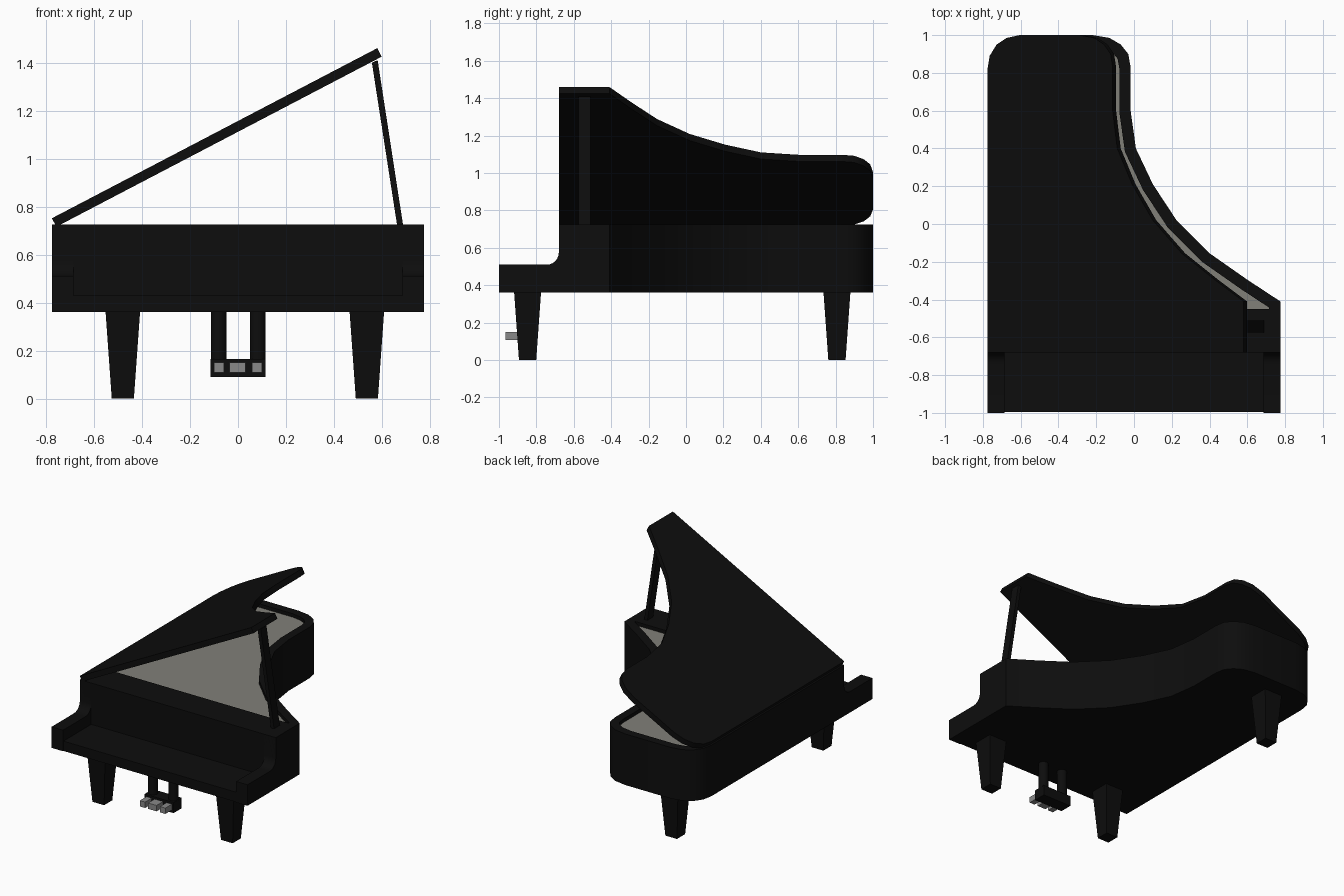
import bpy, bmesh, math
from mathutils import Vector, Matrix

if "Cube" in bpy.data.objects:
    bpy.data.objects.remove(bpy.data.objects["Cube"])


def material(name, colour):
    m = bpy.data.materials.new(name)
    m.diffuse_color = (*colour, 1)
    m.use_nodes = True
    m.node_tree.nodes["Principled BSDF"].inputs["Base Color"].default_value = m.diffuse_color
    return m


BLACK = material("black_lacquer", (0.004, 0.004, 0.004))
GREY = material("warm_grey", (0.22, 0.215, 0.19))
METAL = material("pedal_metal", (0.25, 0.25, 0.25))


def finish(name, bm, mat, smooth=False):
    bmesh.ops.recalc_face_normals(bm, faces=bm.faces)
    me = bpy.data.meshes.new(name)
    bm.to_mesh(me)
    bm.free()
    ob = bpy.data.objects.new(name, me)
    bpy.context.collection.objects.link(ob)
    me.materials.append(mat)
    if smooth:
        bpy.ops.object.select_all(action='DESELECT')
        ob.select_set(True)
        bpy.context.view_layer.objects.active = ob
        bpy.ops.object.shade_smooth_by_angle(angle=math.radians(35))
    return ob


def prism(name, points, vec, mat, smooth=False):
    """Extrude a closed polygon of 3D points along vec."""
    bm = bmesh.new()
    face = bm.faces.new([bm.verts.new(p) for p in points])
    new = bmesh.ops.extrude_face_region(bm, geom=[face], use_keep_orig=True)["geom"]
    bmesh.ops.translate(bm, vec=vec, verts=[v for v in new if isinstance(v, bmesh.types.BMVert)])
    return finish(name, bm, mat, smooth)


def box(name, x0, x1, y0, y1, z0, z1, mat, bottom=1.0):
    bm = bmesh.new()
    bmesh.ops.create_cube(bm, size=1)
    for v in bm.verts:
        s = bottom if v.co.z < 0 else 1.0
        v.co = ((x0 + x1) / 2 + v.co.x * (x1 - x0) * s,
                (y0 + y1) / 2 + v.co.y * (y1 - y0) * s,
                (z0 + z1) / 2 + v.co.z * (z1 - z0))
    return finish(name, bm, mat)


def inset(points, d):
    """Offset a counter-clockwise outline inwards by d."""
    result, n = [], len(points)
    for i in range(n):
        p = Vector(points[i])
        a = (p - Vector(points[i - 1])).normalized()
        b = (Vector(points[(i + 1) % n]) - p).normalized()
        na, nb = Vector((-a.y, a.x)), Vector((-b.y, b.x))
        result.append(p + (na + nb) * d / (1 + na.dot(nb)))
    return result


# Plan of the case, counter-clockwise from the front left corner
BOTTOM, TOP, FRONT, HALF = 0.36, 0.725, -0.68, 0.775
outline = [(-HALF, FRONT), (HALF, FRONT), (HALF, -0.41), (0.6, -0.295), (0.4, -0.155),
           (0.225, 0.02), (0.1, 0.21), (0.01, 0.4), (-0.018, 0.6), (-0.018, 0.83),
           (-0.03, 0.9), (-0.07, 0.95), (-0.13, 0.985), (-0.22, 1.0), (-0.58, 1.0),
           (-0.66, 0.985), (-0.72, 0.95), (-0.762, 0.89), (-HALF, 0.82)]
inner = [(p.x, max(p.y, -0.45)) for p in inset(outline, 0.06)]

# Case: outer wall, top ring, inner wall and underside
bm = bmesh.new()
loops = [[bm.verts.new((x, y, z)) for x, y in pts]
         for pts, z in ((outline, BOTTOM), (outline, TOP), (inner, TOP), (inner, 0.68))]
n = len(outline)
for lo, hi in zip(loops, loops[1:]):
    for i in range(n):
        j = (i + 1) % n
        bm.faces.new((lo[i], lo[j], hi[j], hi[i]))
bm.faces.new(loops[0])
bm.faces.new(loops[-1])
finish("case", bm, BLACK, True)

# Soundboard just below the rim
prism("soundboard", [(x, y, 0.682) for x, y in inner], (0, 0, 0.018), GREY)

# Open lid, hinged on the left edge
lid = prism("lid", [((x + HALF) * 0.987, y, 0) for x, y in outline], (0, 0, 0.04), BLACK, True)
lid.data.transform(Matrix.Translation((-0.757, 0, 0.716)) @ Matrix.Rotation(math.radians(-27.6), 4, 'Y'))

# Lid prop
prism("lid_prop", [(0.665, -0.575, 0.71), (0.69, -0.575, 0.71), (0.582, -0.575, 1.41), (0.558, -0.575, 1.40)],
      (0, 0.065, 0), BLACK)

# Key bed and the arms either side of it
box("key_bed", -0.69, 0.69, -0.995, -0.67, BOTTOM, 0.43, BLACK)
profile = [(-0.67, BOTTOM), (-1.0, BOTTOM), (-1.0, 0.51)]
for i in range(7):
    t = math.radians(-90 + 15 * i)
    profile.append((-0.745 + 0.065 * math.cos(t), 0.575 + 0.065 * math.sin(t)))
profile += [(FRONT, TOP), (-0.67, TOP)]
for side, x in (("left", -HALF), ("right", 0.685)):
    prism(side + "_arm", [(x, y, z) for y, z in profile], (0.09, 0, 0), BLACK, True)

# Square tapered legs
for name, x, y in (("front_left_leg", -0.48, -0.847), ("front_right_leg", 0.537, -0.847),
                   ("rear_leg", -0.48, 0.807)):
    box(name, x - 0.072, x + 0.072, y - 0.072, y + 0.072, 0, BOTTOM + 0.003, BLACK, 0.64)

# Pedal support: two round posts and a box
for side, x in (("left", -0.08), ("right", 0.082)):
    bm = bmesh.new()
    bmesh.ops.create_cone(bm, cap_ends=True, segments=16, radius1=0.033, radius2=0.033, depth=0.26,
                          matrix=Matrix.Translation((x, -0.845, 0.235)))
    finish(side + "_pedal_post", bm, BLACK, True)
box("pedal_box", -0.115, 0.115, -0.892, -0.8, 0.09, 0.165, BLACK)

# Pedals
for name, x, w in (("left_pedal", -0.08, 0.021), ("middle_pedal", -0.002, 0.033), ("right_pedal", 0.08, 0.021)):
    box(name, x - w, x + w, -0.965, -0.88, 0.108, 0.15, METAL)
